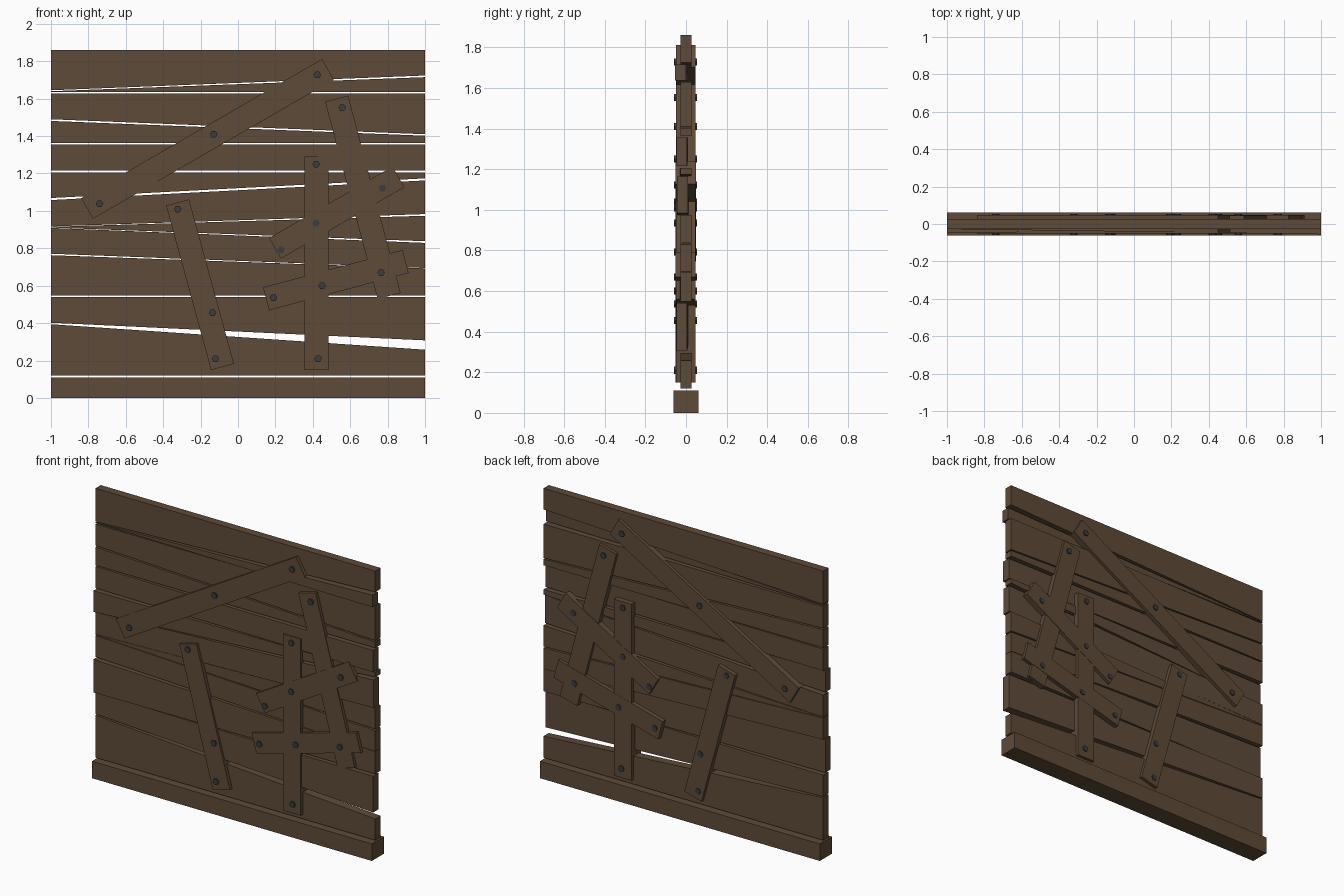
import bpy, bmesh, math
from mathutils import Vector


def material(name, rgb):
    m = bpy.data.materials.new(name)
    m.diffuse_color = (*rgb, 1)
    return m


WOOD = material("brown_wood", (0.112, 0.070, 0.040))
IRON = material("dark_iron", (0.042, 0.045, 0.048))


def prism(name, front, back, mat):
    """Solid between two matching outlines."""
    bm = bmesh.new()
    f = [bm.verts.new(p) for p in front]
    b = [bm.verts.new(p) for p in back]
    bm.faces.new(f)
    bm.faces.new(b[::-1])
    n = len(f)
    for i in range(n):
        bm.faces.new((f[i], b[i], b[(i + 1) % n], f[(i + 1) % n]))
    bmesh.ops.recalc_face_normals(bm, faces=bm.faces)
    me = bpy.data.meshes.new(name)
    bm.to_mesh(me)
    bm.free()
    me.materials.append(mat)
    ob = bpy.data.objects.new(name, me)
    bpy.context.collection.objects.link(ob)
    return ob


def plank(name, bl, br, tl, tr, yl=0, yr=0, half=0.027):
    """Horizontal plank: bottom/top heights and depth offset at both ends."""
    def outline(s):
        a, b = yl + s * half, yr + s * half
        return [(-1, a, bl), (1, b, br), (1, b, tr), (-1, a, tl)]
    prism(name, outline(-1), outline(1), WOOD)


# base beam
plank("base_beam", 0, 0, 0.11, 0.11, half=0.062)

# wall planks: bottom left, bottom right, top left, top right, depth left, depth right
planks = [
    (0.12, 0.12, 0.394, 0.258, 0, 0),
    (0.402, 0.308, 0.541, 0.541, 0, -0.021),
    (0.549, 0.549, 0.763, 0.693, -0.021, 0),
    (0.771, 0.695, 0.909, 0.829, 0, 0),
    (0.911, 0.838, 0.915, 0.974, 0, 0),
    (0.917, 0.983, 1.058, 1.163, 0, -0.018),
    (1.069, 1.174, 1.206, 1.206, -0.021, 0),
    (1.215, 1.215, 1.355, 1.355, 0, -0.021),
    (1.363, 1.363, 1.481, 1.402, 0, 0),
    (1.490, 1.410, 1.629, 1.629, 0, 0),
    (1.637, 1.637, 1.640, 1.715, 0, -0.028),
    (1.645, 1.724, 1.86, 1.86, 0, 0),
]
for p in planks:
    plank("wall_plank", *p)

# nailed braces running through both sides: end points, front depth, back depth
braces = [
    (0.481, 1.757, -0.807, 1.013, -0.050, 0.047),
    (-0.323, 1.045, -0.083, 0.166, -0.051, 0.048),
    (0.420, 1.290, 0.420, 0.150, -0.050, 0.047),
    (0.527, 1.600, 0.808, 0.545, -0.049, 0.046),
    (0.858, 1.182, 0.198, 0.800, -0.052, 0.049),
    (0.150, 0.530, 0.896, 0.730, -0.051, 0.048),
]
for x0, z0, x1, z1, yf, yb in braces:
    d = Vector((x1 - x0, z1 - z0)).normalized() * 0.0635
    pts = [(x0 - d.y, z0 + d.x), (x0 + d.y, z0 - d.x),
           (x1 + d.y, z1 - d.x), (x1 - d.y, z1 + d.x)]
    prism("brace", [(x, yf, z) for x, z in pts], [(x, yb, z) for x, z in pts], WOOD)

# nails, showing on both sides
nails = [(0.424, 1.727), (-0.13, 1.41), (-0.74, 1.038), (-0.322, 1.01),
         (-0.136, 0.455), (-0.12, 0.21), (0.557, 1.552), (0.418, 1.25),
         (0.418, 0.935), (0.772, 1.122), (0.23, 0.792), (0.19, 0.535),
         (0.45, 0.60), (0.765, 0.67), (0.428, 0.21)]
for x, z in nails:
    ring = [(x + 0.02 * math.cos(math.tau * i / 6), z + 0.02 * math.sin(math.tau * i / 6 ))
            for i in range(6)]
    prism("nail", [(a, -0.060, b) for a, b in ring], [(a, 0.054, b) for a, b in ring], IRON)
